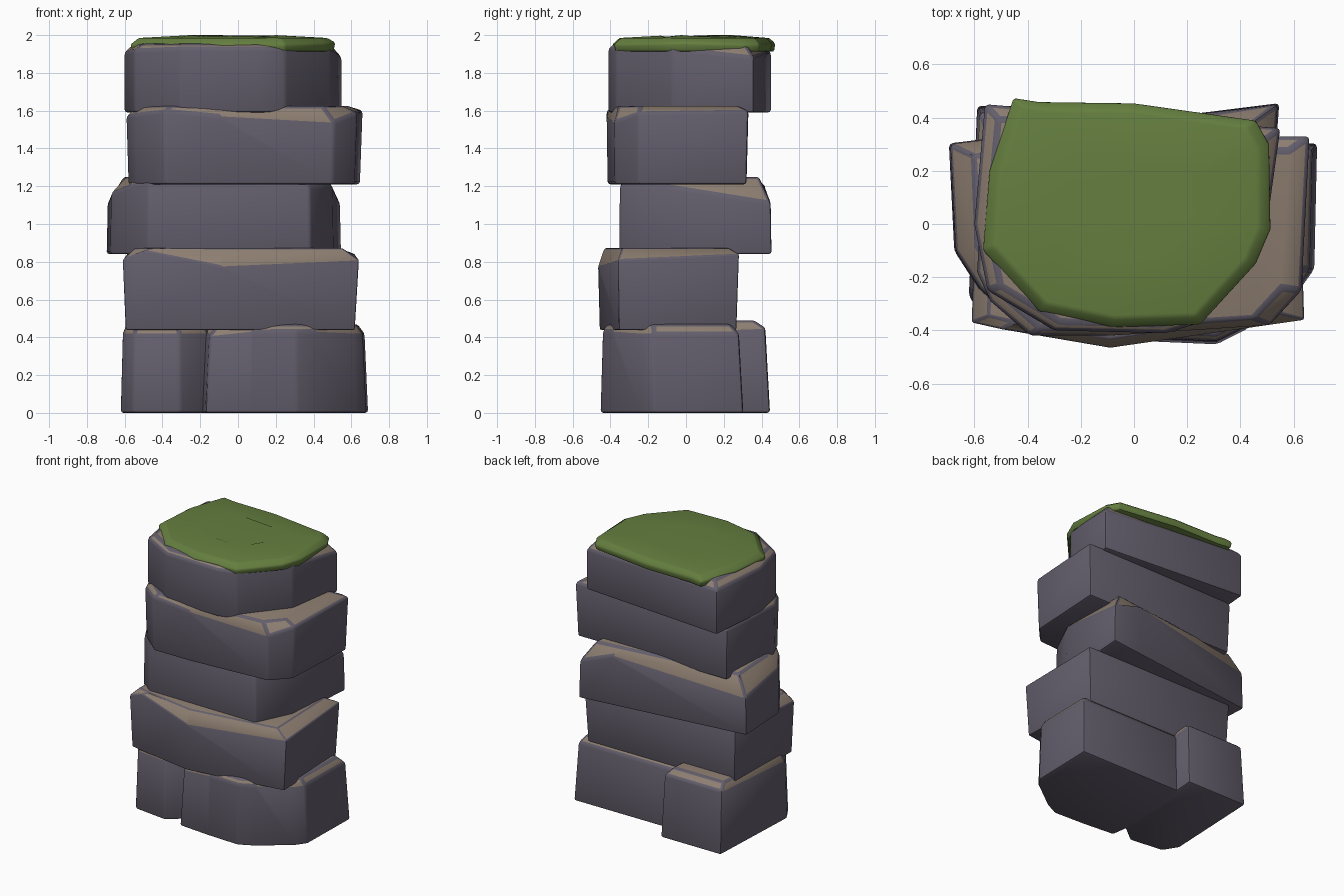
import bpy, bmesh, math
from mathutils import Vector

if "Cube" in bpy.data.objects:
    bpy.data.objects.remove(bpy.data.objects["Cube"])


def material(name, rgb):
    m = bpy.data.materials.new(name)
    m.diffuse_color = (*rgb, 1)
    m.use_nodes = True
    m.node_tree.nodes["Principled BSDF"].inputs["Base Color"].default_value = m.diffuse_color
    return m


STONE = material("stone_side", (0.125, 0.112, 0.150))
TAN = material("stone_top", (0.27, 0.21, 0.165))
GREEN = material("grass", (0.13, 0.21, 0.05))


def slab(name, rim, z0, top, base=1.0, inset=0.12, bevel=0.015, mats=(STONE, TAN), bumps=None):
    """Faceted block: rim points (x, y, z), a scaled base ring at z0, an inset cap at height top."""
    bm = bmesh.new()
    n = len(rim)
    c = Vector((sum(p[0] for p in rim) / n, sum(p[1] for p in rim) / n))

    def ring(scale, zs):
        out = []
        for p, z in zip(rim, zs):
            q = c + (Vector(p[:2]) - c) * scale
            out.append(bm.verts.new((q.x, q.y, z)))
        return out

    low = ring(base, [z0] * n)
    mid = ring(1, [p[2] for p in rim])
    cap = ring(1 - inset, [top] * n)
    bm.faces.new(low[::-1])
    for i in range(n):
        j = (i + 1) % n
        bm.faces.new((low[i], low[j], mid[j], mid[i]))
        f = bm.faces.new((mid[i], mid[j], cap[j], cap[i]))
        f.material_index = 1
    if bumps:
        # gently uneven fan across the cap
        inner = ring(0.45, [top + bumps[i % len(bumps)] for i in range(n)])
        for i in range(n):
            j = (i + 1) % n
            bm.faces.new((cap[i], cap[j], inner[j], inner[i])).material_index = 1
        bm.faces.new(inner).material_index = 1
    else:
        bm.faces.new(cap).material_index = 1
    bmesh.ops.recalc_face_normals(bm, faces=bm.faces)
    edges = [e for e in bm.edges if e.calc_face_angle(0) > math.radians(28)]
    bmesh.ops.bevel(bm, geom=edges, offset=bevel, segments=2, profile=0.5,
                    affect='EDGES', clamp_overlap=True)
    me = bpy.data.meshes.new(name)
    bm.to_mesh(me)
    bm.free()
    for m in mats:
        me.materials.append(m)
    ob = bpy.data.objects.new(name, me)
    bpy.context.collection.objects.link(ob)
    bpy.ops.object.select_all(action='DESELECT')
    ob.select_set(True)
    bpy.context.view_layer.objects.active = ob
    bpy.ops.object.shade_smooth_by_angle(angle=math.radians(35))
    return ob


# Bottom layer: a large rock on the right, a narrow one on the left
slab("base_rock_right", [
    (-0.15, -0.41, 0.41), (0.08, -0.43, 0.43), (0.31, -0.44, 0.43), (0.41, -0.39, 0.43),
    (0.61, -0.24, 0.42), (0.66, -0.17, 0.42), (0.67, 0.28, 0.42), (-0.25, 0.28, 0.42)],
    0, 0.47, base=1.05, inset=0.10)
slab("base_rock_left", [
    (-0.61, -0.26, 0.42), (-0.55, -0.36, 0.42), (-0.31, -0.39, 0.42),
    (-0.16, -0.27, 0.42), (-0.12, 0.42, 0.45), (-0.58, 0.42, 0.45)],
    0, 0.49, base=1.05, inset=0.12)

# Second slab, with a pointed front
slab("slab_second", [
    (-0.61, -0.37, 0.81), (-0.50, -0.395, 0.86), (-0.09, -0.465, 0.775),
    (0.64, -0.36, 0.81), (0.62, 0.28, 0.84), (-0.59, 0.28, 0.84)],
    0.44, 0.872, base=0.97, inset=0.12, bevel=0.008)

# Third slab, turned slightly and reaching out to the left
slab("slab_third", [
    (-0.69, 0.30, 1.11), (-0.67, -0.10, 1.16), (-0.58, -0.24, 1.20), (-0.47, -0.34, 1.23),
    (0.38, -0.35, 1.20), (0.50, -0.10, 1.20), (0.54, 0.45, 1.11), (0.30, 0.42, 1.20)],
    0.84, 1.25, base=1.01, inset=0.14)

# Fourth slab, reaching out to the right
slab("slab_fourth", [
    (-0.56, 0.33, 1.58), (-0.59, -0.18, 1.57), (-0.54, -0.29, 1.58), (-0.39, -0.42, 1.60),
    (-0.10, -0.42, 1.57), (0.51, -0.38, 1.54), (0.63, -0.25, 1.59), (0.66, 0.33, 1.60)],
    1.21, 1.625, base=0.98, inset=0.11)

# Top slab
slab("slab_top", [
    (-0.56, 0.45, 1.91), (-0.60, 0.00, 1.91), (-0.55, -0.25, 1.92), (-0.30, -0.40, 1.93),
    (0.12, -0.41, 1.93), (0.25, -0.37, 1.93), (0.49, -0.07, 1.93), (0.55, 0.36, 1.88)],
    1.59, 1.955, base=1.0, inset=0.10)

# Grass cap
slab("grass_cap", [
    (-0.455, 0.475, 1.955), (-0.36, 0.46, 1.955), (0.0, 0.455, 1.955), (0.46, 0.39, 1.95),
    (0.51, 0.30, 1.95), (0.515, -0.02, 1.96), (0.46, -0.15, 1.955), (0.25, -0.38, 1.95),
    (-0.08, -0.39, 1.95), (-0.36, -0.33, 1.95), (-0.57, -0.10, 1.95), (-0.545, 0.20, 1.955)],
    1.912, 1.985, base=0.98, inset=0.08, bevel=0.01, mats=(GREEN, GREEN),
    bumps=(0.010, 0.015, 0.004, 0.012, 0.006))
